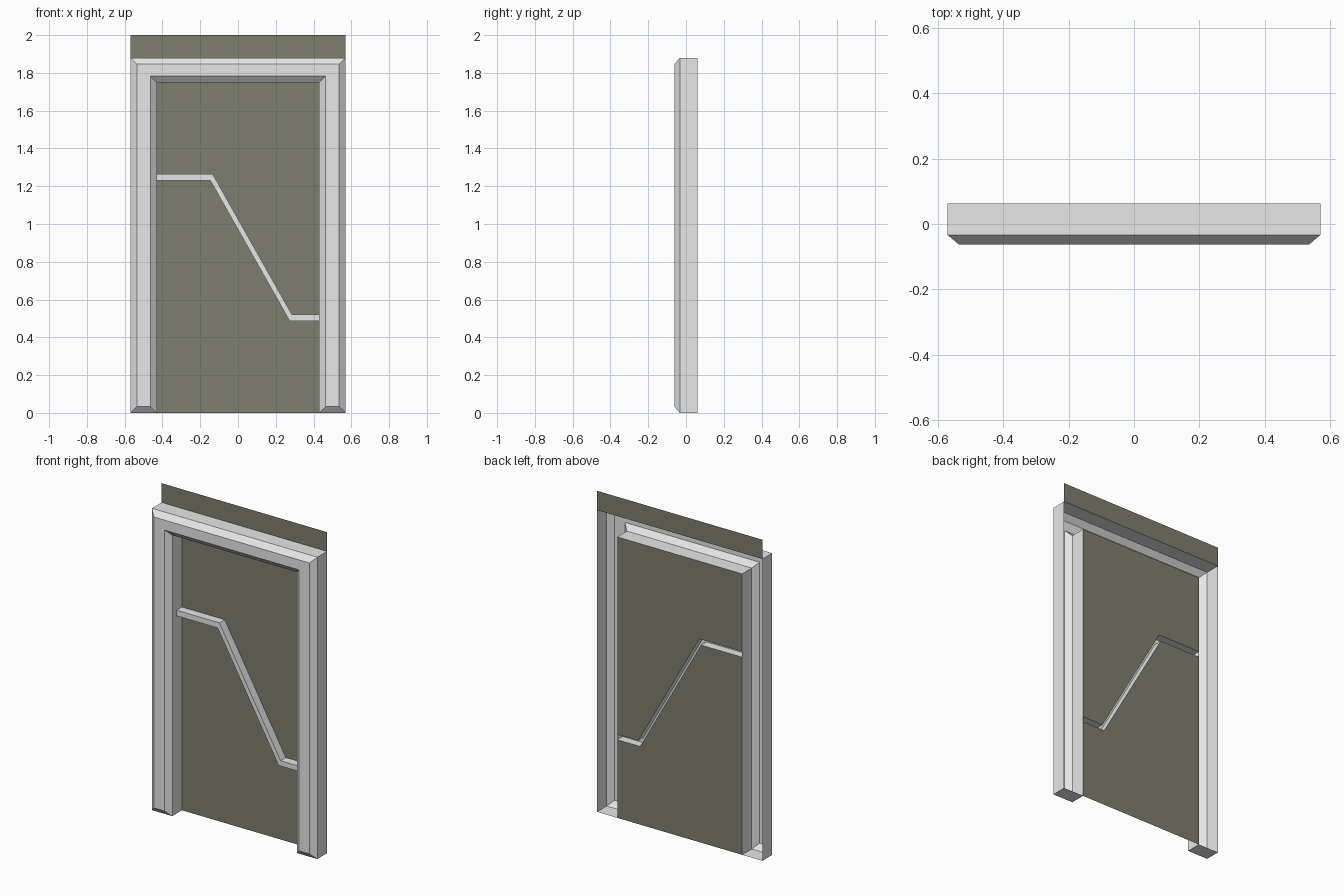
import bpy, bmesh

if "Cube" in bpy.data.objects:
    bpy.data.objects.remove(bpy.data.objects["Cube"])

BACK, SHOULDER, FRONT = 0.062, -0.033, -0.062   # depth levels of the frame
HALF_OUT, HALF_IN = 0.57, 0.43                  # outer and opening half widths
TOP_OUT, TOP_IN, TOTAL = 1.88, 1.75, 2.0


def material(name, rgb):
    m = bpy.data.materials.new(name)
    m.diffuse_color = (*rgb, 1)
    return m


grey = material("light_grey", (0.6, 0.6, 0.6))
olive = material("dark_olive", (0.13, 0.13, 0.095))
grey.diffuse_color = (0.8, 0.8, 0.8, 1)
olive.diffuse_color = (0.21, 0.21, 0.155, 1)


def make(name, bm, mat, fix_normals=True):
    if fix_normals:
        bmesh.ops.recalc_face_normals(bm, faces=bm.faces)
    mesh = bpy.data.meshes.new(name)
    bm.to_mesh(mesh)
    bm.free()
    mesh.materials.append(mat)
    ob = bpy.data.objects.new(name, mesh)
    bpy.context.collection.objects.link(ob)
    return ob


def ring(bm, pts, y):
    return [bm.verts.new((x, y, z)) for x, z in pts]


# door frame: arch outline, extruded forward with a bevelled front, open back
def arch(d):
    o, i, t, h = HALF_OUT - d, HALF_IN + d, TOP_IN + d, TOP_OUT - d
    return [(-o, d), (-i, d), (-i, t), (i, t), (i, d), (o, d), (o, h), (-o, h)]


bm = bmesh.new()
rings = [ring(bm, arch(0), BACK), ring(bm, arch(0), SHOULDER),
         ring(bm, arch(0.034), FRONT)]
for a, b in zip(rings, rings[1:]):
    for k in range(8):
        n = (k + 1) % 8
        bm.faces.new((a[k], b[k], b[n], a[n]))
# front face as jambs and header so it stays planar quads
f = rings[-1]
for q in ((0, 1, 2, 7), (7, 2, 3, 6), (3, 4, 5, 6)):
    bm.faces.new([f[k] for k in q])
make("door_frame", bm, grey)

# stepped seam that splits the door in two
upper = [(-HALF_IN, 1.266), (-0.135, 1.266), (0.286, 0.52), (HALF_IN, 0.52)]
lower = [(-HALF_IN, 1.231), (-0.147, 1.231), (0.273, 0.487), (HALF_IN, 0.487)]


def panel(name, pts):
    bm = bmesh.new()
    face = bm.faces.new(ring(bm, pts, BACK))
    face.normal_update()
    if face.normal.y > 0:
        face.normal_flip()
    make(name, bm, olive, False)


panel("upper_door_panel", upper + [(HALF_IN, TOP_IN), (-HALF_IN, TOP_IN)])
panel("lower_door_panel", lower + [(HALF_IN, 0), (-HALF_IN, 0)])
panel("wall_strip", [(-HALF_OUT, TOP_OUT), (HALF_OUT, TOP_OUT),
                     (HALF_OUT, TOTAL), (-HALF_OUT, TOTAL)])

# raised seam channel, open at the back
bm = bmesh.new()
rows = [ring(bm, upper, BACK), ring(bm, upper, 0.01),
        ring(bm, lower, 0.01), ring(bm, lower, BACK)]
for a, b in zip(rows, rows[1:]):
    for k in range(3):
        bm.faces.new((a[k], b[k], b[k + 1], a[k + 1]))
bm.normal_update()
make("seam_channel", bm, grey, False)

for m in bpy.data.materials:
    if m.users and not m.is_grease_pencil:
        m.use_nodes = True
        m.node_tree.nodes["Principled BSDF"].inputs["Base Color"].default_value = m.diffuse_color
